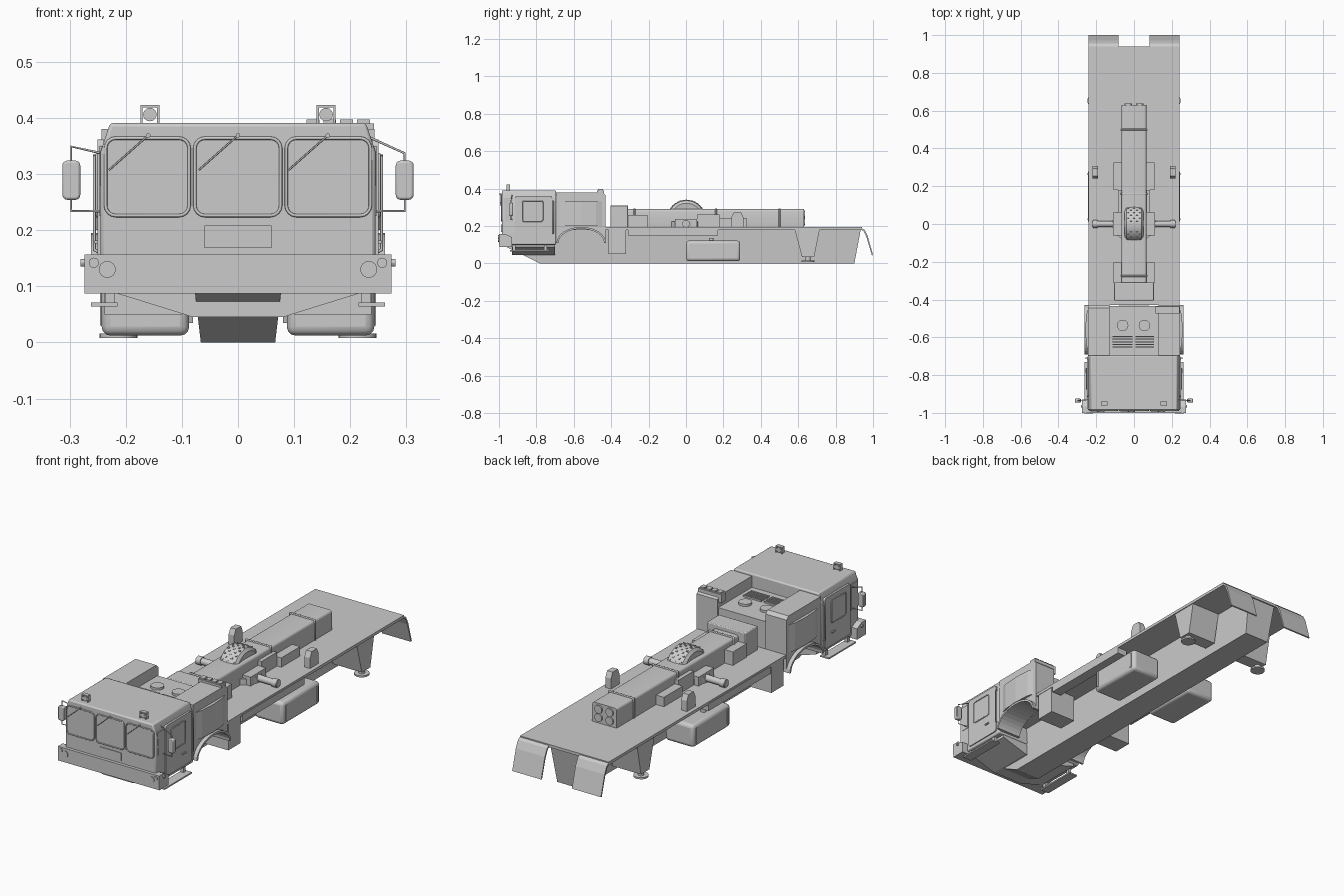
import bpy, bmesh, math
from mathutils import Vector, Matrix

if "Cube" in bpy.data.objects:
    bpy.data.objects.remove(bpy.data.objects["Cube"])


def finish(name, bm, bevel=0, smooth=False, seg=2):
    bmesh.ops.recalc_face_normals(bm, faces=bm.faces)
    me = bpy.data.meshes.new(name)
    bm.to_mesh(me)
    bm.free()
    ob = bpy.data.objects.new(name, me)
    bpy.context.collection.objects.link(ob)
    if bevel:
        m = ob.modifiers.new("bevel", 'BEVEL')
        m.width, m.segments, m.limit_method = bevel, seg, 'ANGLE'
    if smooth:
        bpy.ops.object.select_all(action='DESELECT')
        ob.select_set(True)
        bpy.context.view_layer.objects.active = ob
        bpy.ops.object.shade_smooth_by_angle()
    return ob


def box(name, x0, x1, y0, y1, z0, z1, bevel=0, seg=2):
    c = Vector((x0 + x1, y0 + y1, z0 + z1)) / 2
    bm = bmesh.new()
    bmesh.ops.create_cube(bm, size=1, matrix=Matrix.Translation(c) @ Matrix.Diagonal(
        (abs(x1 - x0), abs(y1 - y0), abs(z1 - z0), 1)))
    return finish(name, bm, bevel, bevel > 0, seg)


def prism(name, pts, a, b, axis='X', bevel=0, smooth=False):
    """Outline pts in the plane across axis, extruded from a to b."""
    def place(p, t):
        return {'X': (t, p[0], p[1]), 'Y': (p[0], t, p[1]), 'Z': (p[0], p[1], t)}[axis]
    bm = bmesh.new()
    lo = [bm.verts.new(place(p, a)) for p in pts]
    hi = [bm.verts.new(place(p, b)) for p in pts]
    bm.faces.new(lo)
    bm.faces.new(hi)
    for i in range(len(pts)):
        j = (i + 1) % len(pts)
        bm.faces.new((lo[i], lo[j], hi[j], hi[i]))
    return finish(name, bm, bevel, smooth)


def cyl(name, c, r, depth, axis='Z', n=24, r2=None):
    rot = {'X': Matrix.Rotation(math.pi / 2, 4, 'Y'), 'Y': Matrix.Rotation(math.pi / 2, 4, 'X'),
           'Z': Matrix.Identity(4)}[axis]
    bm = bmesh.new()
    bmesh.ops.create_cone(bm, cap_ends=True, segments=n, radius1=r, radius2=r if r2 is None else r2,
                          depth=depth, matrix=Matrix.Translation(c) @ rot)
    return finish(name, bm, 0, True)


def tube(name, pts, r, cyclic=False):
    cu = bpy.data.curves.new(name, 'CURVE')
    cu.dimensions, cu.bevel_depth, cu.bevel_resolution, cu.use_fill_caps = '3D', r, 2, True
    sp = cu.splines.new('POLY')
    sp.points.add(len(pts) - 1)
    for p, q in zip(sp.points, pts):
        p.co = (*q, 1)
    sp.use_cyclic_u = cyclic
    ob = bpy.data.objects.new(name, cu)
    bpy.context.collection.objects.link(ob)
    return ob


def rounded(u0, u1, v0, v1, r, n=4):
    out = []
    for k, (cu, cv) in enumerate(((u1 - r, v1 - r), (u0 + r, v1 - r), (u0 + r, v0 + r), (u1 - r, v0 + r))):
        for i in range(n + 1):
            t = math.pi / 2 * (k + i / n)
            out.append((cu + r * math.cos(t), cv + r * math.sin(t)))
    return out


# Chassis hull, narrower at its bottom edge
hull = prism("chassis_hull", [(-.985, .1), (-.78, 0), (.9, 0), (.935, .185), (-.985, .185)], -.078, .078)
for v in hull.data.vertices:
    if v.co.z < .01:
        v.co.x *= .85
box("deck", -.24, .24, -.43, .94, .18, .194)

# Cab
prism("cab", [(-.245, .1), (.245, .1), (.245, .34), (.228, .391), (-.228, .391), (-.245, .34)],
      -.985, -.695, 'Y', .006, True)
prism("cab_underside", [(-.215, .1), (-.215, .087), (-.08, .045), (.08, .045), (.215, .087), (.215, .1)],
      -.93, -.7, 'Y')
box("number_panel", -.06, .06, -.988, -.98, .168, .208)
prism("bumper", [(-1, .1), (-1, .157), (-.965, .157), (-.93, .14), (-.93, .1)], -.274, .274)
box("bumper_skirt", -.274, .274, -.998, -.93, .087, .1)
for i, (a, b) in enumerate(((-.236, -.087), (-.077, .076), (.086, .236))):
    pts = rounded(a, b, .226, .364, .018)
    prism("windscreen", pts, -.987, -.98, 'Y')
    tube("windscreen_seal", [(x, -.987, z) for x, z in pts], .003, True)
    x = (-.16, 0, .16)[i]
    cyl("wiper_pivot", (x, -.99, .369), .004, .012, 'Y', 12)
    tube("wiper", [(x, -.994, .369), (x - .07, -.991, .307)], .0015)

# Low engine deck between the side boxes, with fans and louvres
box("engine_deck", -.135, .135, -.7, -.435, .18, .325)
for x in (-.06, .055):
    cyl("fan_cover", (x, -.537, .329), .03, .014)
for i in range(5):
    for a, b in ((-.115, -.008), (.008, .105)):
        box("louvre", a, b, -.655 + i * .014, -.648 + i * .014, .32, .333)
box("filter_rack", .115, .242, -.475, -.438, .35, .39)
for i in range(4):
    box("filter_cell", .122 + i * .03, .145 + i * .03, -.47, -.443, .385, .397)

arch = [(-.56 + .122 * math.cos(t), .11 + .075 * math.sin(t))
        for t in [math.pi * i / 16 for i in range(17)]]
lip = [(-.56 + .132 * math.cos(t), .11 + .085 * math.sin(t))
       for t in [math.pi * (1 - i / 16) for i in range(17)]]

for s in (1, -1):
    # Doors and cab sides
    prism("door", rounded(-.915, -.715, .115, .362, .012), s * .24, s * .25)
    pts = rounded(-.875, -.765, .225, .335, .01)
    prism("door_window", pts, s * .245, s * .252)
    tube("door_window_seal", [(s * .252, y, z) for y, z in pts], .0025, True)
    prism("quarter_window", [(-.975, .35), (-.965, .225), (-.925, .225), (-.925, .35)], s * .24, s * .247)
    box("door_handle", s * .248, s * .256, -.79, -.765, .176, .182)
    tube("grab_rail", [(s * .246, -.71, .16), (s * .256, -.71, .165), (s * .256, -.71, .33),
                       (s * .246, -.71, .335)], .003)
    box("step_tread", s * .215, s * .262, -.94, -.73, .064, .071)
    for y in (-.92, -.75):
        box("step_post", s * .22, s * .236, y - .008, y + .008, .07, .11)
    # Lamps
    box("lamp_housing", s * .217, s * .272, -1, -.97, .106, .153, .003)
    cyl("headlamp", (s * .233, -.998, .13), .015, .012, 'Y')
    cyl("small_lamp", (s * .257, -.998, .142), .009, .012, 'Y', 16)
    cyl("marker_lamp", (s * .276, -.965, .142), .007, .01, 'X', 12)
    # Roof lamps in cages
    x = s * .157
    cyl("roof_lamp", (x, -.95, .406), .012, .02, 'Y', 16)
    for dx in (-.015, .015):
        box("cage_post", x + dx - .002, x + dx + .002, -.96, -.94, .39, .422)
    box("cage_top", x - .017, x + .017, -.96, -.94, .419, .423)
    # Mirrors
    tube("mirror_arm", [(s * .243, -.93, .337), (s * .297, -.935, .349), (s * .297, -.935, .234),
                        (s * .243, -.93, .234)] if s < 0 else
         [(.235, -.93, .365), (.297, -.935, .337), (.297, -.935, .234), (.243, -.93, .234)], .0022)
    prism("mirror", [(s * .297 + u, z) for u, z in rounded(-.016, .016, .254, .324, .009)],
          -.945, -.925, 'Y', .004, True)
    # Side boxes with wheel arches
    prism("engine_side_box", [(-.695, .11)] + arch[::-1] + [(-.43, .11), (-.43, .365), (-.445, .38),
                              (-.695, .38)], s * .13, s * .243)
    prism("arch_lip", lip + arch, s * .2, s * .262)
    prism("side_panel", [(s * .24, -.68), (s * .253, -.64), (s * .258, -.56), (s * .253, -.48),
                         (s * .24, -.44)], .2, .335, 'Z')
    # Boxes slung below the deck
    box("locker", s * .1, s * .238, -.415, -.32, .05, .19)
    box("deck_rail", s * .19, s * .242, -.31, .17, .15, .185)
    box("fuel_tank", s * .087, s * .243, 0, .29, .012, .122, .016, 3)
    for y in (.025, .265):
        box("tank_strap", s * .1, s * .246, y - .005, y + .005, .03, .105)
    cyl("tank_cap", (s * .19, .135, .128), .013, .018)
    # Support legs
    prism("leg_box", [(.58, .185), (.62, .035), (.685, .035), (.715, .185)], s * .08, s * .236)
    cyl("leg_ram", (s * .213, .652, .028), .014, .03)
    cyl("leg_foot", (s * .213, .652, .012), .034, .008)
    # Rear mudflaps
    prism("mudflap", [(.93, .194), (.955, .18), (.972, .145), (1, .045), (.994, .043), (.965, .14),
                      (.949, .174), (.93, .184)], s * .083, s * .24)
    # Deck posts and locking arms
    prism("deck_post", [(.242, .19), (.242, .245), (.255, .272), (.295, .272), (.308, .245), (.308, .19)],
          s * .19, s * .22)
    cyl("lock_arm", (s * .16, 0, .212), .016, .12, 'X', 16)
    cyl("arm_end", (s * .205, 0, .212), .02, .025, 'X', 16)
    box("arm_bracket", s * .065, s * .11, -.06, .06, .194, .238)

# Equipment along the deck
prism("beam", rounded(-.066, .066, .18, .29, .012), -.31, .63, 'Y', 0, True)
for y in (-.275, .16, .5):
    box("beam_band", -.071, .071, y - .005, y + .005, .19, .295, .003)
for x in (-.03, .03):
    for z in (.222, .263):
        cyl("rear_port", (x, .63, z), .02, .014, 'Y', 20)
box("equipment_box", -.105, .105, -.405, -.31, .19, .31, .004)
box("front_box", -.11, .11, -.31, -.205, .19, .26)
box("rear_box", -.108, .108, .18, .325, .19, .24)
box("mid_box", -.085, .085, .06, .18, .19, .262)
turn = cyl("turntable", (0, 0, 0), .12, .03, 'Z', 12)
turn.location.z, turn.scale.y = .209, .8

# Spare wheel half sunk in the beam, with tread blocks
bm = bmesh.new()
prof = [(-.045, .05), (-.05, .085), (-.04, .099), (0, .103), (.04, .099), (.05, .085), (.045, .05)]
edge = [bm.verts.new((x, 0, r)) for x, r in prof]
edges = [bm.edges.new(p) for p in zip(edge, edge[1:] + edge[:1])]
bmesh.ops.spin(bm, geom=edge + edges, cent=(0, 0, 0), axis=(1, 0, 0), angle=2 * math.pi, steps=40)
bmesh.ops.remove_doubles(bm, verts=bm.verts, dist=.0001)
finish("spare_tyre", bm, 0, True).location = (0, .002, .237)
bm = bmesh.new()
for i in range(40):
    for x in ((-.03, 0, .03), (-.016, .016))[i % 2]:
        bmesh.ops.create_cube(bm, size=1, matrix=Matrix.Rotation(i * math.pi / 20, 4, 'X')
                              @ Matrix.Translation((x, 0, .101)) @ Matrix.Diagonal((.009, .007, .007, 1)))
finish("tyre_tread", bm).location = (0, .002, .237)
cyl("wheel_hub", (0, .002, .237), .052, .07, 'X')
